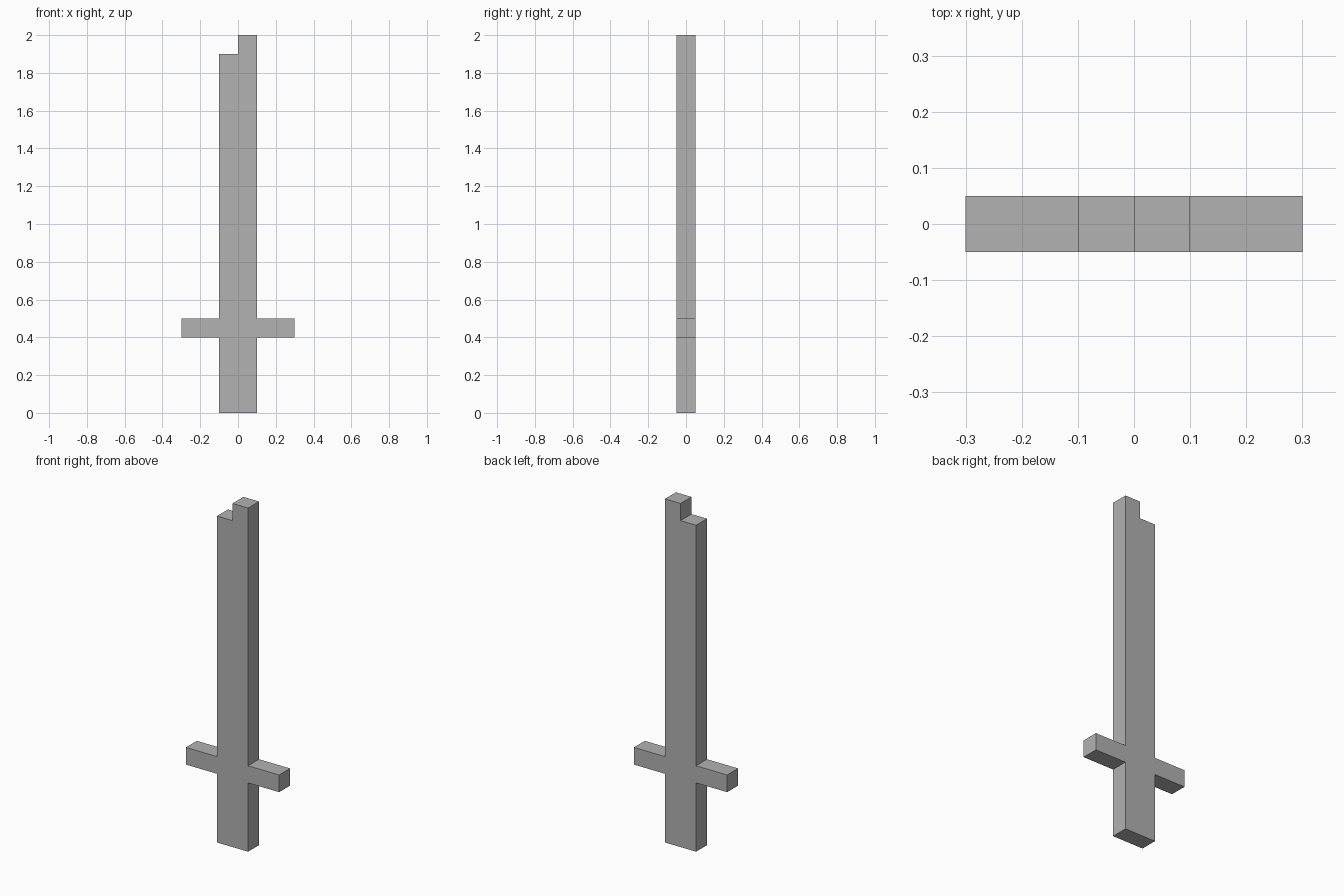
import bpy
import bmesh

cube = bpy.data.objects.get("Cube")
if cube:
    bpy.data.objects.remove(cube, do_unlink=True)

# Single flat colour
grey = bpy.data.materials.new("plain_grey")
grey.use_nodes = True
colour = (0.445, 0.445, 0.445, 1)
grey.diffuse_color = colour
grey.node_tree.nodes["Principled BSDF"].inputs["Base Color"].default_value = colour

# Main dimensions
height, tip_z = 2.0, 1.9
guard_low, guard_high = 0.4, 0.5
blade, guard, depth = 0.1, 0.3, 0.1

# Sword outline: one half per side, with a notch at the tip
side = [(blade, 0), (blade, guard_low), (guard, guard_low),
        (guard, guard_high), (blade, guard_high)]
tip = [(blade, height), (0, height), (0, tip_z), (-blade, tip_z)]
outline = side + tip + [(-x, z) for x, z in reversed(side)]

# Extrude the outline front to back
bm = bmesh.new()
front = bm.faces.new([bm.verts.new((x, -depth / 2, z)) for x, z in outline])
result = bmesh.ops.extrude_face_region(bm, geom=[front], use_keep_orig=True)
back_verts = [g for g in result["geom"] if isinstance(g, bmesh.types.BMVert)]
bmesh.ops.translate(bm, verts=back_verts, vec=(0, depth, 0))
bmesh.ops.recalc_face_normals(bm, faces=bm.faces)

mesh = bpy.data.meshes.new("sword")
bm.to_mesh(mesh)
bm.free()
mesh.materials.append(grey)
sword = bpy.data.objects.new("sword", mesh)
bpy.context.collection.objects.link(sword)
